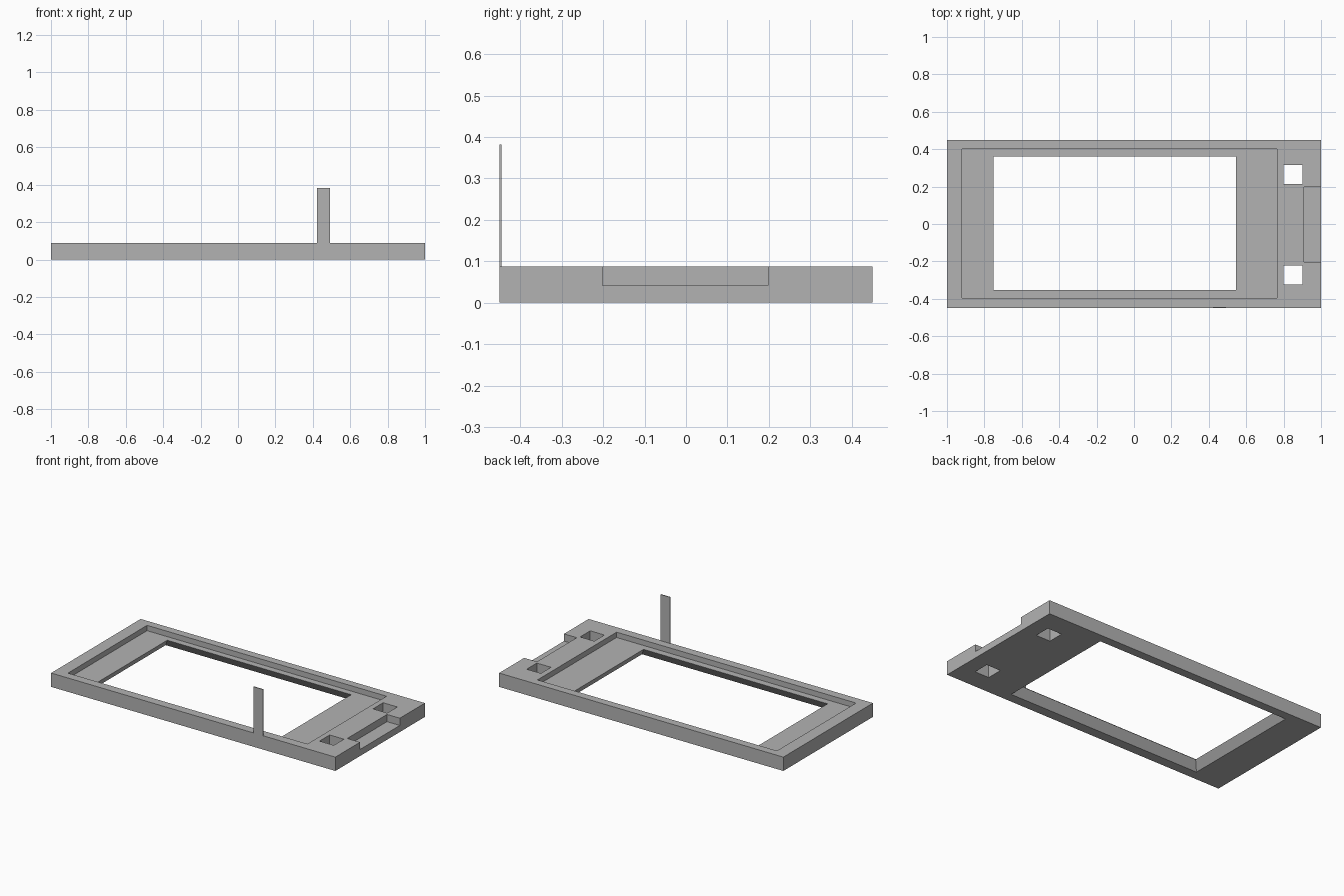
import bpy
import bmesh

cube = bpy.data.objects.get("Cube")
if cube:
    bpy.data.objects.remove(cube, do_unlink=True)

grey = bpy.data.materials.new("plain grey")
grey.use_nodes = True
grey.diffuse_color = (0.45, 0.45, 0.45, 1)
grey.node_tree.nodes["Principled BSDF"].inputs["Base Color"].default_value = grey.diffuse_color


def block(name, x, y, z, flare=0.0):
    """Box from ranges; flare widens its bottom on every side."""
    bm = bmesh.new()
    bmesh.ops.create_cube(bm, size=1)
    for v in bm.verts:
        sx, sy, top = v.co.x > 0, v.co.y > 0, v.co.z > 0
        grow = 0 if top else flare
        v.co = (x[sx] + (grow if sx else -grow),
                y[sy] + (grow if sy else -grow), z[top])
    mesh = bpy.data.meshes.new(name)
    bm.to_mesh(mesh)
    bm.free()
    mesh.materials.append(grey)
    obj = bpy.data.objects.new(name, mesh)
    bpy.context.collection.objects.link(obj)
    return obj


HEIGHT, LEDGE, ABOVE, BELOW = 0.088, 0.054, 0.2, -0.1

# Frame plate
frame = block("frame", (-1, 1), (-0.45, 0.45), (0, HEIGHT))

# Panel recess, flared window, mounting holes and end notch
cutters = [
    block("recess_cutter", (-0.92, 0.765), (-0.395, 0.4), (LEDGE, ABOVE)),
    block("window_upper_cutter", (-0.75, 0.545), (-0.352, 0.36), (LEDGE - 0.002, ABOVE)),
    block("window_flare_cutter", (-0.75, 0.545), (-0.352, 0.36), (LEDGE - 0.001, -0.001), 0.036),
    block("notch_cutter", (0.91, 1.1), (-0.202, 0.198), (0.042, ABOVE)),
]
# The flare cutter is rebuilt with its wide side down
bpy.data.objects.remove(cutters.pop(2), do_unlink=True)
cutters.append(block("window_flare_cutter", (-0.75, 0.545), (-0.352, 0.36),
                     (-0.001, LEDGE - 0.001), 0.036))
for y in (-0.272, 0.265):
    cutters.append(block("hole_cutter", (0.8, 0.9), (y - 0.051, y + 0.051), (BELOW, ABOVE)))

for cutter in cutters:
    cutter.hide_render = True
    mod = frame.modifiers.new(cutter.name, 'BOOLEAN')
    mod.operation = 'DIFFERENCE'
    mod.solver = 'EXACT'
    mod.object = cutter

# Bake the cuts and drop the cutters
bpy.context.view_layer.update()
graph = bpy.context.evaluated_depsgraph_get()
baked = bpy.data.meshes.new_from_object(frame.evaluated_get(graph))
frame.modifiers.clear()
frame.data = baked
for cutter in cutters:
    bpy.data.objects.remove(cutter, do_unlink=True)

# Thin upright tab on the front edge
block("upright_tab", (0.423, 0.491), (-0.45, -0.445), (HEIGHT, 0.382))
